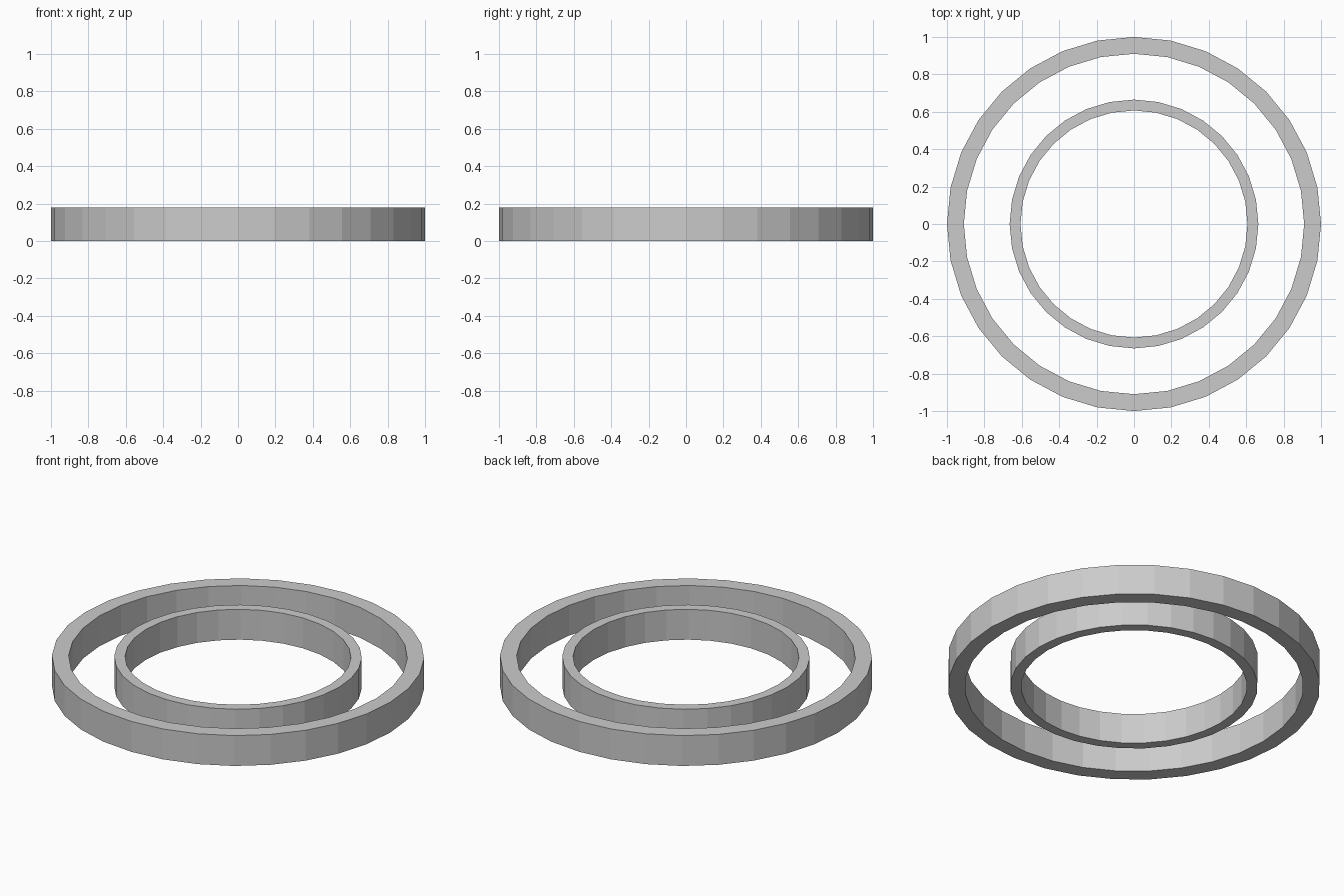
import bpy
import bmesh
from math import cos, sin, tau

if "Cube" in bpy.data.objects:
    bpy.data.objects.remove(bpy.data.objects["Cube"])

SIDES = 32
HEIGHT = 0.18


def ring(name, r_out, r_in):
    """Flat-shaded tube with a square cross-section."""
    profile = [(r_out, 0), (r_out, HEIGHT), (r_in, HEIGHT), (r_in, 0)]
    bm = bmesh.new()
    loops = []
    for i in range(SIDES):
        a = tau * i / SIDES
        loops.append([bm.verts.new((r * cos(a), r * sin(a), z)) for r, z in profile])
    for i in range(SIDES):
        a, b = loops[i], loops[(i + 1) % SIDES]
        for j in range(4):
            k = (j + 1) % 4
            bm.faces.new((a[j], b[j], b[k], a[k]))
    bmesh.ops.recalc_face_normals(bm, faces=bm.faces)
    mesh = bpy.data.meshes.new(name)
    bm.to_mesh(mesh)
    bm.free()
    obj = bpy.data.objects.new(name, mesh)
    bpy.context.collection.objects.link(obj)
    return obj


# Two concentric rings of equal height
ring("outer_ring", 1.0, 0.91)
ring("inner_ring", 0.665, 0.607)
